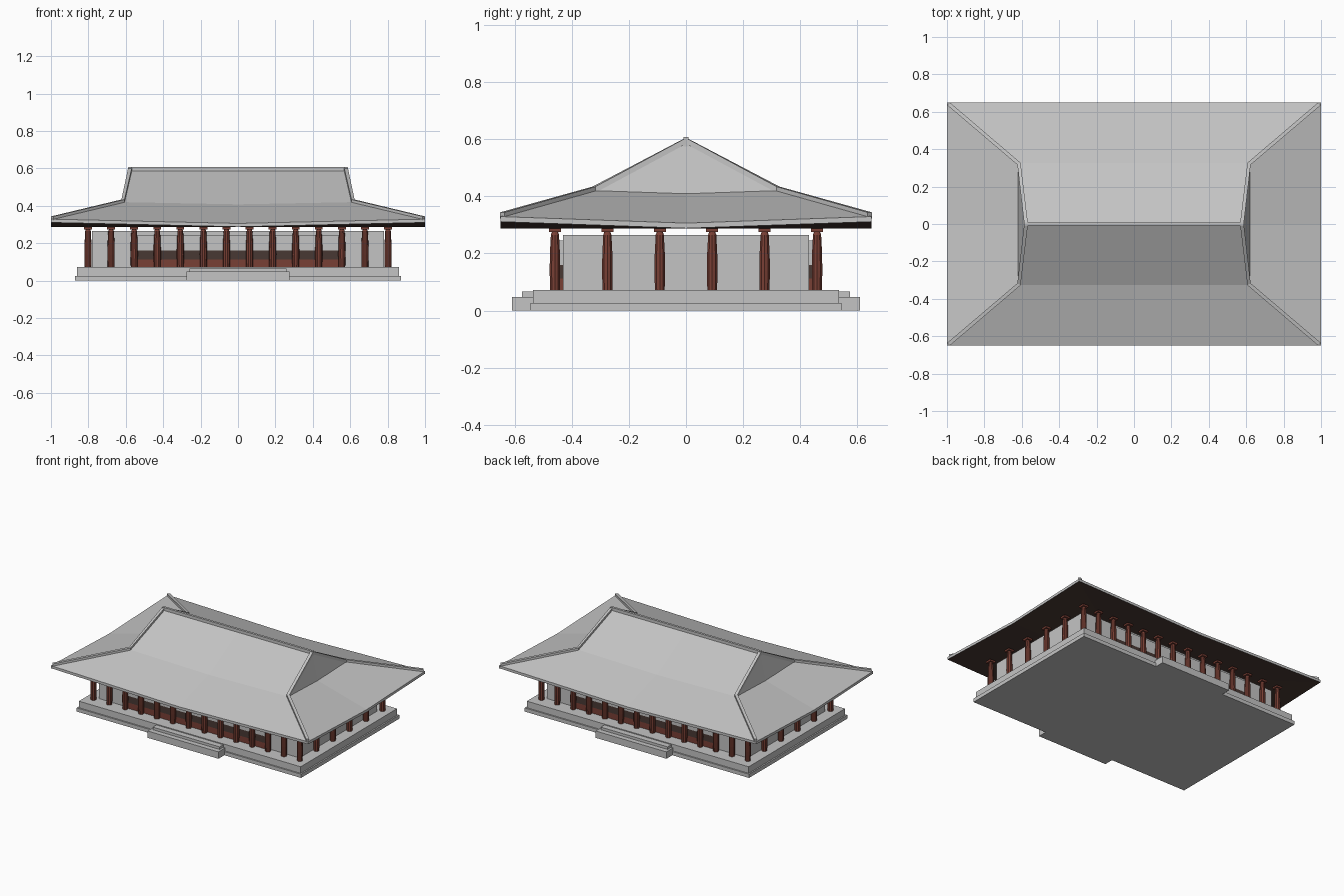
import bpy
import bmesh
import math
from mathutils import Vector

cube = bpy.data.objects.get("Cube")
if cube:
    bpy.data.objects.remove(cube, do_unlink=True)


def material(name, rgb):
    mat = bpy.data.materials.new(name)
    mat.use_nodes = True
    mat.diffuse_color = (*rgb, 1)
    mat.node_tree.nodes["Principled BSDF"].inputs["Base Color"].default_value = (*rgb, 1)
    return mat


GREY = material("stone grey", (0.55, 0.55, 0.55))
RED = material("red brown wood", (0.19, 0.05, 0.035))
DARK = material("dark brown wood", (0.065, 0.04, 0.033))


def add_object(name, bm, *mats):
    mesh = bpy.data.meshes.new(name)
    bm.to_mesh(mesh)
    bm.free()
    for mat in mats:
        mesh.materials.append(mat)
    obj = bpy.data.objects.new(name, mesh)
    bpy.context.scene.collection.objects.link(obj)
    return obj


def mirror(obj, x, y):
    mod = obj.modifiers.new("Mirror", "MIRROR")
    mod.use_axis = (x, y, False)


def box(name, mat, x0, x1, y0, y1, z0, z1):
    bm = bmesh.new()
    bmesh.ops.create_cube(bm, size=1)
    for v in bm.verts:
        v.co = ((x0 + x1) / 2 + v.co.x * (x1 - x0),
                (y0 + y1) / 2 + v.co.y * (y1 - y0),
                (z0 + z1) / 2 + v.co.z * (z1 - z0))
    return add_object(name, bm, mat)


def beam(name, mat, points, width, below, above):
    """Square bar swept along a path, kept upright."""
    pts = [Vector(p) for p in points]
    bm = bmesh.new()
    rings = []
    for i, p in enumerate(pts):
        d = pts[min(i + 1, len(pts) - 1)] - pts[max(i - 1, 0)]
        side = Vector((-d.y, d.x, 0)).normalized() * width / 2
        corners = ((1, -below), (1, above), (-1, above), (-1, -below))
        rings.append([bm.verts.new(p + side * s + Vector((0, 0, h))) for s, h in corners])
    for a, b in zip(rings, rings[1:]):
        for k in range(4):
            n = (k + 1) % 4
            bm.faces.new((a[k], a[n], b[n], b[k]))
    bm.faces.new(rings[0])
    bm.faces.new(rings[-1][::-1])
    bmesh.ops.recalc_face_normals(bm, faces=bm.faces)
    return add_object(name, bm, mat)


# Stone platform in two tiers
FLOOR = 0.072
box("platform_lower", GREY, -0.872, 0.872, -0.545, 0.545, 0, 0.026)
box("platform_upper", GREY, -0.862, 0.862, -0.535, 0.535, 0.026, FLOOR)

# Steps at the front and back
mirror(box("lower_step", GREY, -0.275, 0.275, 0.53, 0.61, 0, 0.048), False, True)
mirror(box("upper_step", GREY, -0.26, 0.26, 0.53, 0.575, 0.04, 0.066), False, True)

# Hall walls, with panelled centre bays at the front and back
box("hall_walls", GREY, -0.78, 0.78, -0.43, 0.43, FLOOR, 0.265)
for name, mat, z0, z1 in (("panel_base", RED, FLOOR, 0.113),
                          ("panel_window", DARK, 0.113, 0.16),
                          ("panel_lintel", GREY, 0.16, 0.245)):
    mirror(box(name, mat, -0.555, 0.555, 0.425, 0.445, z0, z1), False, True)


# Turned columns with square capitals around the hall
SIDES = 10
PROFILE = ((0.018, FLOOR), (0.0195, 0.14), (0.0185, 0.2), (0.015, 0.265), (0.011, 0.276))


def column_mesh():
    bm = bmesh.new()
    rings = []
    for r, z in PROFILE:
        angles = [2 * math.pi * k / SIDES for k in range(SIDES)]
        rings.append([bm.verts.new((r * math.cos(a), r * math.sin(a), z)) for a in angles])
    for a, b in zip(rings, rings[1:]):
        for k in range(SIDES):
            n = (k + 1) % SIDES
            bm.faces.new((a[k], a[n], b[n], b[k]))
    bm.faces.new(rings[0][::-1])
    bm.faces.new(rings[-1])
    cap = bmesh.ops.create_cube(bm, size=1)["verts"]
    for v in cap:
        v.co = (v.co.x * 0.042, v.co.y * 0.042, 0.281 + v.co.z * 0.013)
    return bm


NX, NY, CX, CY = 14, 6, 0.802, 0.459
first = add_object("column", column_mesh(), RED)
spots = [(i, j) for i in range(NX) for j in range(NY)
         if i in (0, NX - 1) or j in (0, NY - 1)]
for n, (i, j) in enumerate(spots):
    col = first
    if n:
        col = bpy.data.objects.new("column", first.data)
        bpy.context.scene.collection.objects.link(col)
    col.location = (CX * (2 * i / (NX - 1) - 1), CY * (2 * j / (NY - 1) - 1), 0)

# Hipped and gabled roof: one quarter, mirrored, with eaves rising to the corners
POINTS = {
    "ridge_mid": (0, 0, 0.59), "ridge_end": (0.58, 0, 0.59),
    "bend_mid": (0, 0.325, 0.408), "bend_corner": (0.62, 0.325, 0.42),
    "bend_side": (0.62, 0, 0.409),
    "eave_mid": (0, 0.65, 0.306), "eave_corner": (1, 0.65, 0.329), "eave_side": (1, 0, 0.306),
    "low_mid": (0, 0.65, 0.288), "low_corner": (1, 0.65, 0.311), "low_side": (1, 0, 0.288),
    "centre": (0, 0, 0.288),
}
FACES = (
    "ridge_mid ridge_end bend_corner bend_mid",
    "bend_mid bend_corner eave_corner eave_mid",
    "ridge_end bend_side bend_corner",
    "bend_side eave_side eave_corner bend_corner",
    "eave_mid eave_corner low_corner low_mid",
    "eave_corner eave_side low_side low_corner",
    "centre low_mid low_corner",
    "centre low_corner low_side",
)
bm = bmesh.new()
verts = {k: bm.verts.new(p) for k, p in POINTS.items()}
for names in FACES:
    face = bm.faces.new([verts[k] for k in names.split()])
    face.material_index = 1 if "centre" in names else 0
mirror(add_object("roof", bm, GREY, DARK), True, True)

# Ridge bars along the top and down the hips
box("top_ridge", GREY, -0.585, 0.585, -0.008, 0.008, 0.575, 0.607)
hip = beam("hip_ridge", GREY,
           ((0.577, 0, 0.59), (0.615, 0.322, 0.419), (0.992, 0.643, 0.329)),
           0.02, 0.006, 0.015)
mirror(hip, True, True)
